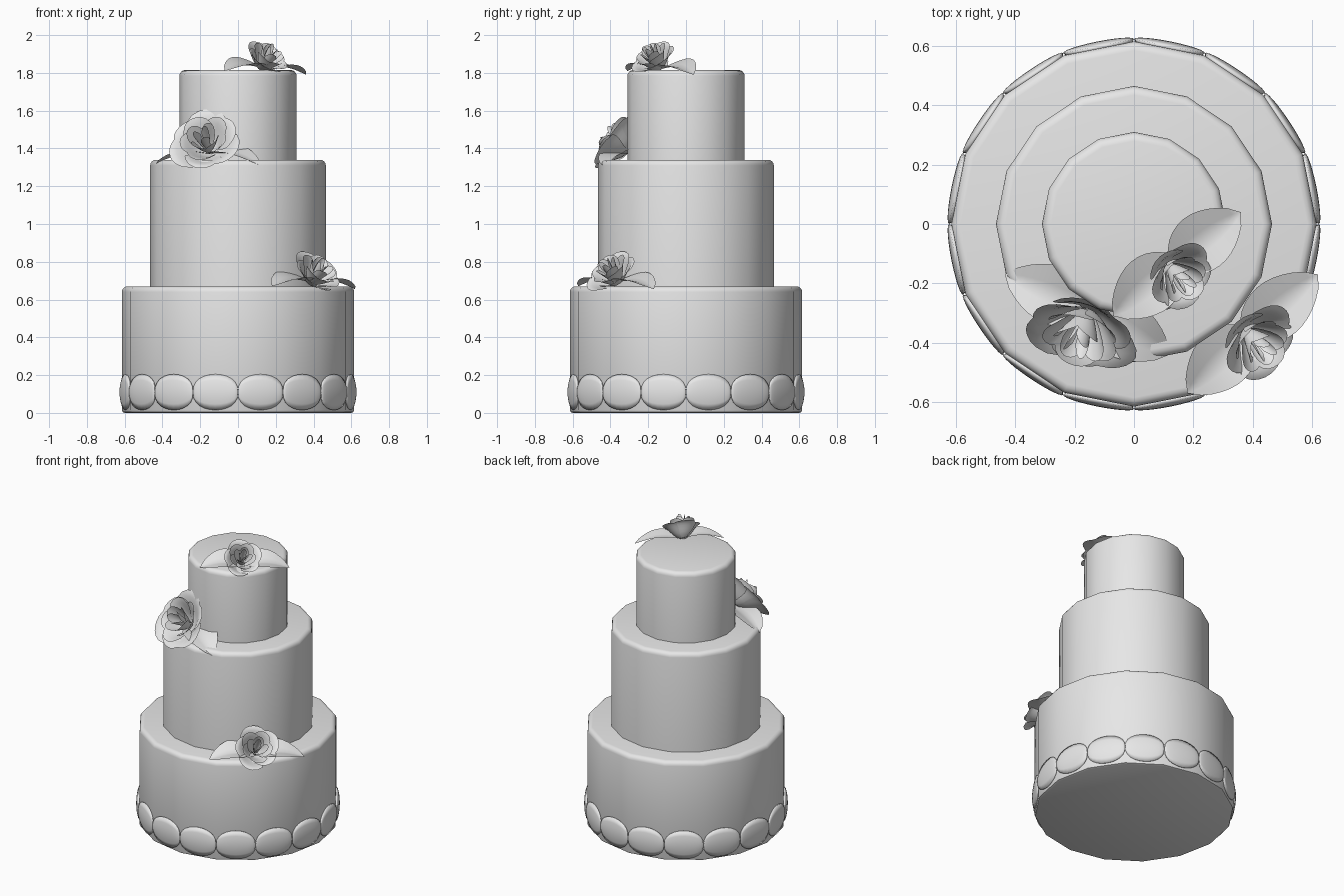
import bpy, bmesh, math
from mathutils import Vector, Matrix

if "Cube" in bpy.data.objects:
    bpy.data.objects.remove(bpy.data.objects["Cube"])

icing = bpy.data.materials.new("pale_grey_icing")
icing.use_nodes = True
grey = (0.8, 0.8, 0.8, 1)
icing.diffuse_color = grey
icing.node_tree.nodes["Principled BSDF"].inputs["Base Color"].default_value = grey


def finish(bm, name, angle=40):
    mesh = bpy.data.meshes.new(name)
    bm.to_mesh(mesh)
    bm.free()
    obj = bpy.data.objects.new(name, mesh)
    bpy.context.collection.objects.link(obj)
    mesh.materials.append(icing)
    bpy.ops.object.select_all(action='DESELECT')
    obj.select_set(True)
    bpy.context.view_layer.objects.active = obj
    bpy.ops.object.shade_smooth_by_angle(angle=math.radians(angle))
    return obj


def patch(bm, point, nu, nv):
    """Grid sheet from point(u, v), with u in -1..1 and v in 0..1."""
    rows = [[bm.verts.new(point(2 * i / nu - 1, j / nv)) for i in range(nu + 1)]
            for j in range(nv + 1)]
    for a, b in zip(rows, rows[1:]):
        for i in range(nu):
            bm.faces.new((a[i], a[i + 1], b[i + 1], b[i]))


def tier(name, radius, low, high, round_bottom=False):
    bm = bmesh.new()
    bmesh.ops.create_cone(bm, cap_ends=True, segments=16, radius1=radius, radius2=radius,
                          depth=high - low,
                          matrix=Matrix.Translation((0, 0, (low + high) / 2)))
    def rim(z):
        return [e for e in bm.edges if all(abs(v.co.z - z) < 0.001 for v in e.verts)]
    bmesh.ops.bevel(bm, geom=rim(high), offset=0.03, segments=4, profile=0.5, affect='EDGES')
    if round_bottom:
        bmesh.ops.bevel(bm, geom=rim(low), offset=0.015, segments=2, profile=0.5, affect='EDGES')
    finish(bm, name)


def border_petals():
    """Ring of domed oval petals around the foot, one per side."""
    bm = bmesh.new()
    for k in range(16):
        turn = Matrix.Rotation(math.radians(22.5 * (k + 0.5)), 4, 'Z')
        def point(u, v):
            a = math.pi * (v - 0.5)
            x, z = 0.122 * math.sin(a), 0.095 * u * math.cos(a) ** 0.8
            bulge = 0.016 * (1 - u * u) * math.cos(a)
            return turn @ Vector((0.611 + bulge, x, 0.11 + z))
        patch(bm, point, 6, 12)
    bmesh.ops.remove_doubles(bm, verts=bm.verts, dist=0.0005)
    bmesh.ops.recalc_face_normals(bm, faces=bm.faces)
    obj = finish(bm, "border_petals", 60)
    thick = obj.modifiers.new("thickness", 'SOLIDIFY')
    thick.thickness = 0.012
    thick.offset = -1


def rose(name, base, axis, radius, depth, outer):
    """Cupped bloom of overlapping petal rings that opens along the axis."""
    bm = bmesh.new()
    place = Matrix.Translation(base) @ Vector(axis).to_track_quat('Z', 'Y').to_matrix().to_4x4()
    # rings: petals, mouth radius, height, half span, outward curl
    rings = [(outer, 1.0, 0.95, 0.85, 0.32), (5, 0.72, 1.08, 0.8, 0.2),
             (4, 0.45, 1.15, 0.85, 0.1), (3, 0.22, 1.18, 1.0, 0.0)]
    for n, (count, mouth, height, span, curl) in enumerate(rings):
        for k in range(count):
            az = 2 * math.pi * k / count + 0.55 * n + math.pi / 2
            lift = 1 + 0.06 * (-1) ** k
            def point(u, v):
                t = v * (1 - 0.28 * abs(u) ** 2.5)
                ang = az + u * span * (0.75 + 0.25 * math.sin(math.pi * t))
                r = radius * mouth * (0.12 + 0.88 * t ** 0.75) * (1 + 0.07 * u) * lift
                z = depth * height * (t ** 1.1 - curl * t ** 4)
                return place @ Vector((r * math.cos(ang), r * math.sin(ang), z))
            patch(bm, point, 8, 7)
    finish(bm, name, 60)


def leaf(name, base, tip, outward, width=0.1):
    """Broad pointed leaf, folded at the midrib, with the inner edge raised."""
    base, tip = Vector(base), Vector(tip)
    side = Vector((0, 0, 1)).cross(tip - base).normalized()
    if side.dot(Vector(outward)) > 0:
        side = -side
    def point(u, v):
        half = width * min(1, math.sin(math.pi * (0.1 + 0.9 * v ** 0.9)) ** 0.7 if v < 1 else 0)
        raise_edge = (0.045 if u > 0 else 0.012) * abs(u) * half / width
        arch = 0.025 * math.sin(math.pi * v)
        return base.lerp(tip, v) + side * u * half + Vector((0, 0, raise_edge + arch))
    bm = bmesh.new()
    patch(bm, point, 6, 10)
    bmesh.ops.remove_doubles(bm, verts=bm.verts, dist=0.0005)
    finish(bm, name, 60)


# Cake tiers
tier("bottom_tier", 0.615, 0, 0.67, True)
tier("middle_tier", 0.465, 0.66, 1.34)
tier("top_tier", 0.31, 1.33, 1.815)
border_petals()

# Roses, each with a pair of leaves
sprays = [
    ("top", (0.12, -0.14, 1.82), (0.45, -0.45, 0.77), 0.12, 0.13, 5,
     (0.14, -0.13, 1.82), (0.36, 0.04, 1.79), (-0.07, -0.31, 1.81)),
    ("side", (-0.155, -0.30, 1.39), (-0.24, -0.78, 0.57), 0.19, 0.14, 6,
     (-0.15, -0.29, 1.37), (-0.435, -0.17, 1.32), (0.12, -0.44, 1.31)),
    ("lower", (0.38, -0.36, 0.69), (0.5, -0.5, 0.7), 0.14, 0.13, 5,
     (0.385, -0.37, 0.69), (0.62, -0.17, 0.655), (0.18, -0.57, 0.67)),
]
for label, base, axis, radius, depth, outer, stem, tip_a, tip_b in sprays:
    rose(label + "_rose", base, axis, radius, depth, outer)
    leaf(label + "_leaf_a", stem, tip_a, axis)
    leaf(label + "_leaf_b", stem, tip_b, axis)
